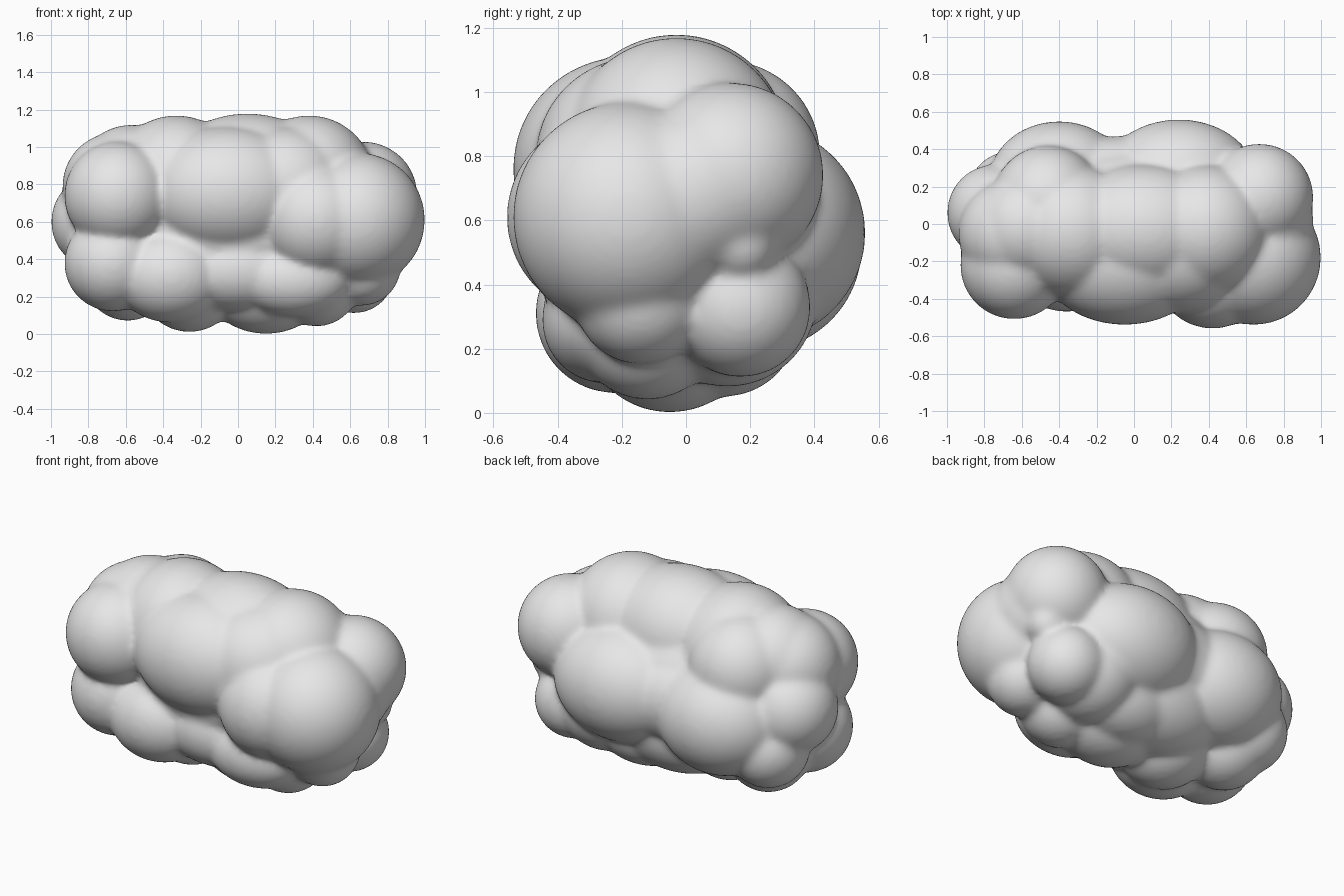
import bpy, bmesh
from mathutils import Matrix

if "Cube" in bpy.data.objects:
    bpy.data.objects.remove(bpy.data.objects["Cube"])

grey = bpy.data.materials.new("pale grey")
grey.use_nodes = True
grey.diffuse_color = (.8, .8, .8, 1)
grey.node_tree.nodes["Principled BSDF"].inputs["Base Color"].default_value = (.8, .8, .8, 1)


def add_lobe(bm, x, y, z, r, stretch=1):
    """One round lobe, optionally drawn out along the length."""
    place = Matrix.Translation((x, y, z)) @ Matrix.Diagonal((stretch, 1, 1, 1))
    bmesh.ops.create_icosphere(bm, subdivisions=4, radius=r, matrix=place)


# Centre, radius and stretch of the lobes, by region
core = [(0, 0, .58, .42, 1.7)]
upper = [(-.33, -.04, .81, .36), (.05, -.03, .83, .35, 1.3), (.38, -.03, .82, .35),
         (-.46, .12, .8, .3), (-.05, -.19, .76, .35, 1.3), (.25, -.15, .79, .32, 1.1),
         (-.57, -.02, .82, .3)]
left_end = [(.64, -.18, .61, .36), (.67, .14, .74, .29), (.62, .17, .33, .22),
            (.66, -.14, .36, .21), (.42, -.25, .61, .31), (.76, .17, .53, .12),
            (.68, .02, .68, .28)]
right_end = [(-.64, -.22, .74, .29), (-.74, .06, .6, .26), (-.67, -.18, .38, .26),
             (-.66, .16, .38, .23), (-.59, .06, .31, .24), (-.65, -.05, .79, .29)]
back = [(.24, .22, .56, .34, 1.25), (-.4, .22, .52, .33, 1.15), (-.08, .19, .56, .28, 1.5)]
under = [(-.36, -.22, .31, .25, 1.2), (-.26, -.06, .28, .27), (.15, -.05, .28, .28, 1.2),
         (.42, -.12, .27, .23), (.18, .12, .28, .23, 1.4), (.3, -.25, .29, .2, 1.5),
         (0, -.2, .34, .22, 1.6), (-.05, .11, .35, .28, 1.5), (.42, .13, .36, .28)]

bm = bmesh.new()
for lobe in core + upper + left_end + right_end + back + under:
    add_lobe(bm, *lobe)
mesh = bpy.data.meshes.new("lumpy_body")
bm.to_mesh(mesh)
bm.free()
body = bpy.data.objects.new("lumpy_body", mesh)
bpy.context.collection.objects.link(body)
mesh.materials.append(grey)

# Fuse the lobes into one skin and soften the creases
skin = body.modifiers.new("fuse", "REMESH")
skin.mode = "VOXEL"
skin.voxel_size = .015
skin.use_smooth_shade = True
soften = body.modifiers.new("soften", "SMOOTH")
soften.factor = .5
soften.iterations = 25
